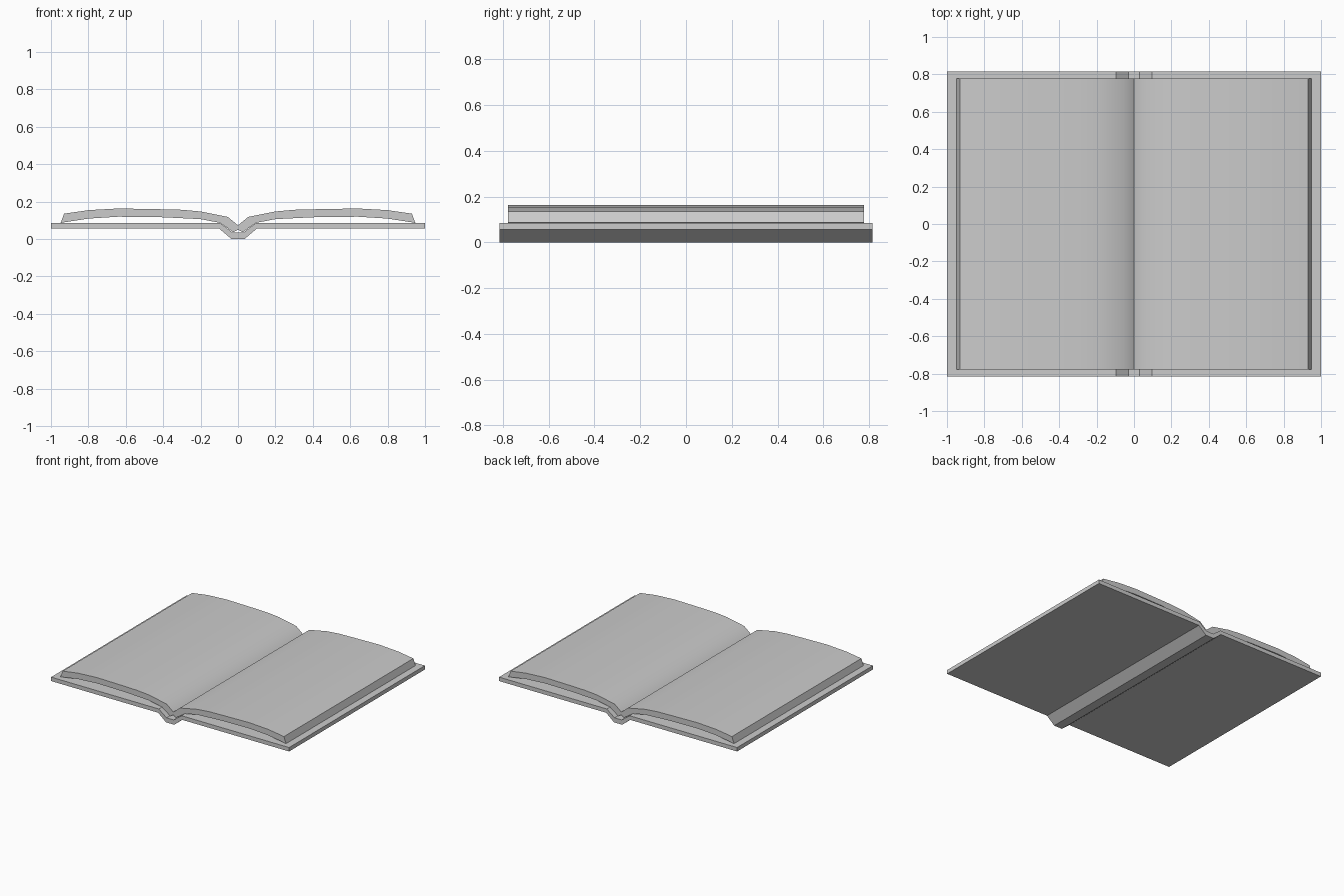
import bpy, bmesh

if "Cube" in bpy.data.objects:
    bpy.data.objects.remove(bpy.data.objects["Cube"])


def extrude_profile(name, points, half_depth):
    """Closed xz outline extruded symmetrically along y."""
    bm = bmesh.new()
    face = bm.faces.new([bm.verts.new((x, -half_depth, z)) for x, z in points])
    moved = bmesh.ops.extrude_face_region(bm, geom=[face])["geom"]
    bmesh.ops.translate(bm, vec=(0, 2 * half_depth, 0),
                        verts=[v for v in moved if isinstance(v, bmesh.types.BMVert)])
    bmesh.ops.recalc_face_normals(bm, faces=bm.faces)
    mesh = bpy.data.meshes.new(name)
    bm.to_mesh(mesh)
    bm.free()
    obj = bpy.data.objects.new(name, mesh)
    bpy.context.collection.objects.link(obj)
    return obj


def mirrored(half):
    """Left-to-right profile line from its right half (centre outwards)."""
    return [(-x, z) for x, z in reversed(half)] + [p for p in half if p[0] > 0]


# Cover: two boards joined by a sunken spine
cover_top = [(0.03, 0.035), (0.095, 0.085), (1.0, 0.085)]
cover_bottom = [(0.035, 0.0), (0.1, 0.055), (1.0, 0.055)]
extrude_profile("cover", mirrored(cover_top) + mirrored(cover_bottom)[::-1], 0.815)

# Pages: arched slab, dipping into the gutter
page_top = [(0, 0.073), (0.055, 0.118), (0.2, 0.147), (0.3, 0.156), (0.42, 0.159),
            (0.64, 0.163), (0.8, 0.154), (0.93, 0.135)]
page_bottom = [(0, 0.05), (0.025, 0.036), (0.095, 0.086), (0.2, 0.106), (0.4, 0.116),
               (0.64, 0.119), (0.8, 0.109), (0.948, 0.086)]
pages = extrude_profile("pages", mirrored(page_top) + mirrored(page_bottom)[::-1], 0.777)

# Smooth page curve, crisp edges
bpy.context.view_layer.objects.active = pages
pages.select_set(True)
bpy.ops.object.shade_smooth_by_angle(angle=0.6)
